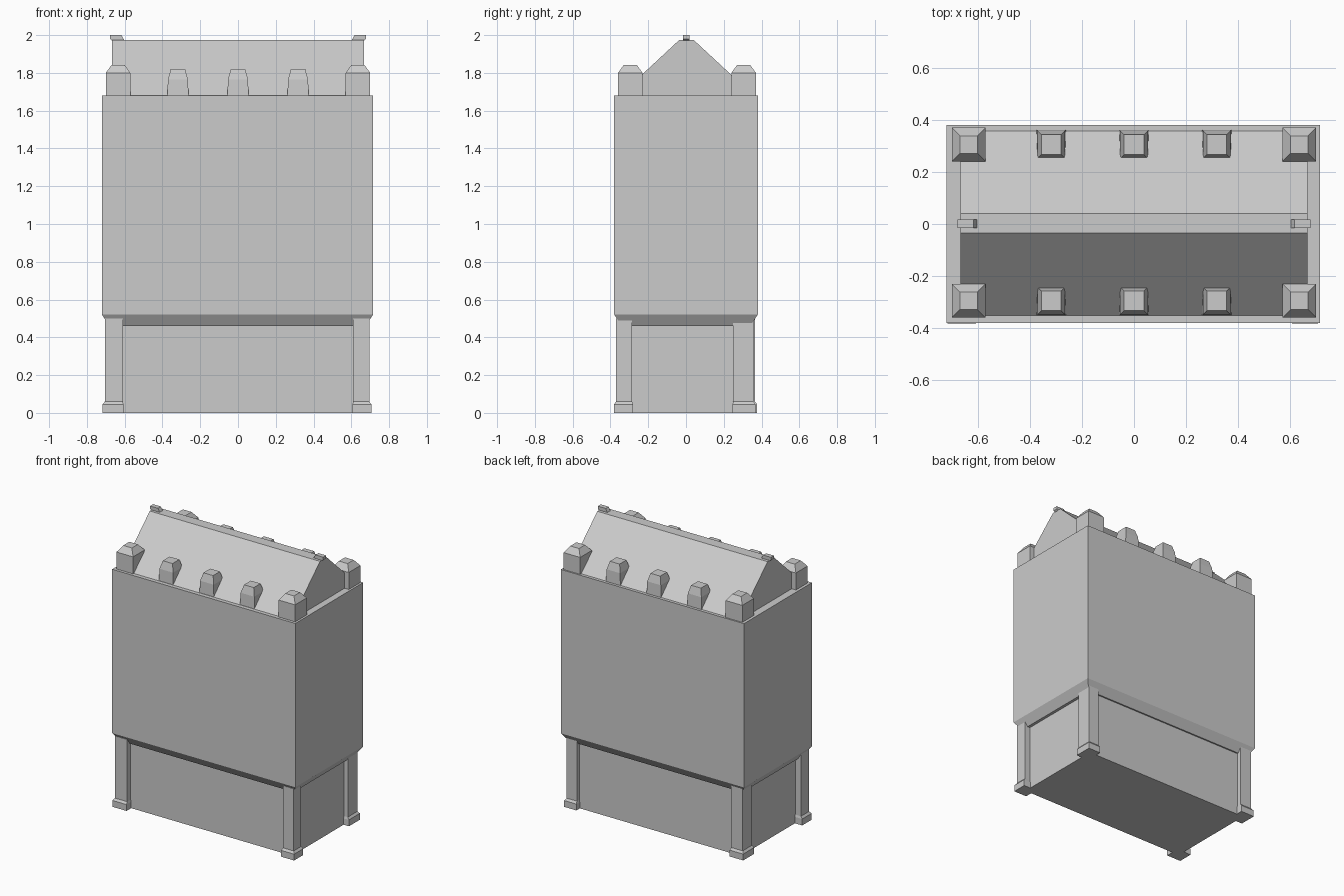
import bpy, bmesh

if "Cube" in bpy.data.objects:
    bpy.data.objects.remove(bpy.data.objects["Cube"])


def stack(name, levels):
    """Solid made from rectangular rings; each level is (x0, x1, y0, y1, z)."""
    bm = bmesh.new()
    rings = []
    for x0, x1, y0, y1, z in levels:
        rings.append([bm.verts.new(p) for p in
                      ((x0, y0, z), (x1, y0, z), (x1, y1, z), (x0, y1, z))])
    for a, b in zip(rings, rings[1:]):
        for i in range(4):
            j = (i + 1) % 4
            bm.faces.new((a[i], a[j], b[j], b[i]))
    bm.faces.new(rings[0][::-1])
    bm.faces.new(rings[-1])
    return finish(name, bm)


def prism(name, points, offset):
    """Extrude a closed outline along an offset vector."""
    bm = bmesh.new()
    face = bm.faces.new([bm.verts.new(p) for p in points])
    new = bmesh.ops.extrude_face_region(bm, geom=[face])["geom"]
    bmesh.ops.translate(bm, vec=offset,
                        verts=[v for v in new if isinstance(v, bmesh.types.BMVert)])
    return finish(name, bm)


def finish(name, bm):
    bmesh.ops.recalc_face_normals(bm, faces=bm.faces)
    mesh = bpy.data.meshes.new(name)
    bm.to_mesh(mesh)
    bm.free()
    obj = bpy.data.objects.new(name, mesh)
    bpy.context.collection.objects.link(obj)
    return obj


# Upper block with sloped underside
stack("upper_block", [(-0.68, 0.675, -0.34, 0.34, 0.46),
                      (-0.72, 0.715, -0.38, 0.38, 0.52),
                      (-0.72, 0.715, -0.38, 0.38, 1.68)])

# Recessed ground floor
stack("ground_floor", [(-0.66, 0.655, -0.33, 0.33, 0.0),
                       (-0.66, 0.655, -0.33, 0.33, 0.47)])

# Corner posts with flared feet
posts = {"front_left": (-0.705, -0.61, -0.37, -0.28),
         "front_right": (0.61, 0.695, -0.37, -0.285),
         "back_left": (-0.70, -0.61, 0.26, 0.365),
         "back_right": (0.605, 0.685, 0.25, 0.357)}
for place, (x0, x1, y0, y1) in posts.items():
    f = 0.012
    foot = (x0 - f, x1 + f, y0 - f, y1 + f)
    # keep feet from widening towards the middle
    foot = (foot[0] if x0 < 0 else x0 - 0.004, foot[1] if x0 > 0 else x1 + 0.004,
            foot[2] if y0 < 0 else y0 - 0.004, foot[3] if y0 > 0 else y1 + 0.004)
    stack(place + "_post", [(*foot, 0.0), (*foot, 0.045),
                            (x0, x1, y0, y1, 0.06), (x0, x1, y0, y1, 0.50)])

# Gable roof with flat ridge
stack("roof", [(-0.667, 0.667, -0.352, 0.358, 1.68),
               (-0.667, 0.667, -0.035, 0.04, 1.975)])

# Ridge end caps
for side, s in (("left", -1), ("right", 1)):
    outline = [(0.60, 1.97), (0.665, 1.97), (0.678, 1.98), (0.678, 2.0), (0.617, 2.0)]
    prism(side + "_ridge_cap", [(s * x, -0.015, z) for x, z in outline], (0, 0.033, 0))

# Corner turrets and dormers along both eaves
for row, y in (("front", -0.295), ("back", 0.305)):
    for side, x in (("left", -0.635), ("right", 0.635)):
        stack(f"{row}_{side}_turret",
              [(x - h, x + h, y - h, y + h, z)
               for h, z in ((0.065, 1.68), (0.065, 1.80), (0.034, 1.843))])
    for i, x in enumerate((-0.318, 0.0, 0.318)):
        stack(f"{row}_dormer_{i + 1}",
              [(x - h, x + h, y - h, y + h, z)
               for h, z in ((0.056, 1.68), (0.053, 1.765), (0.038, 1.82))])
